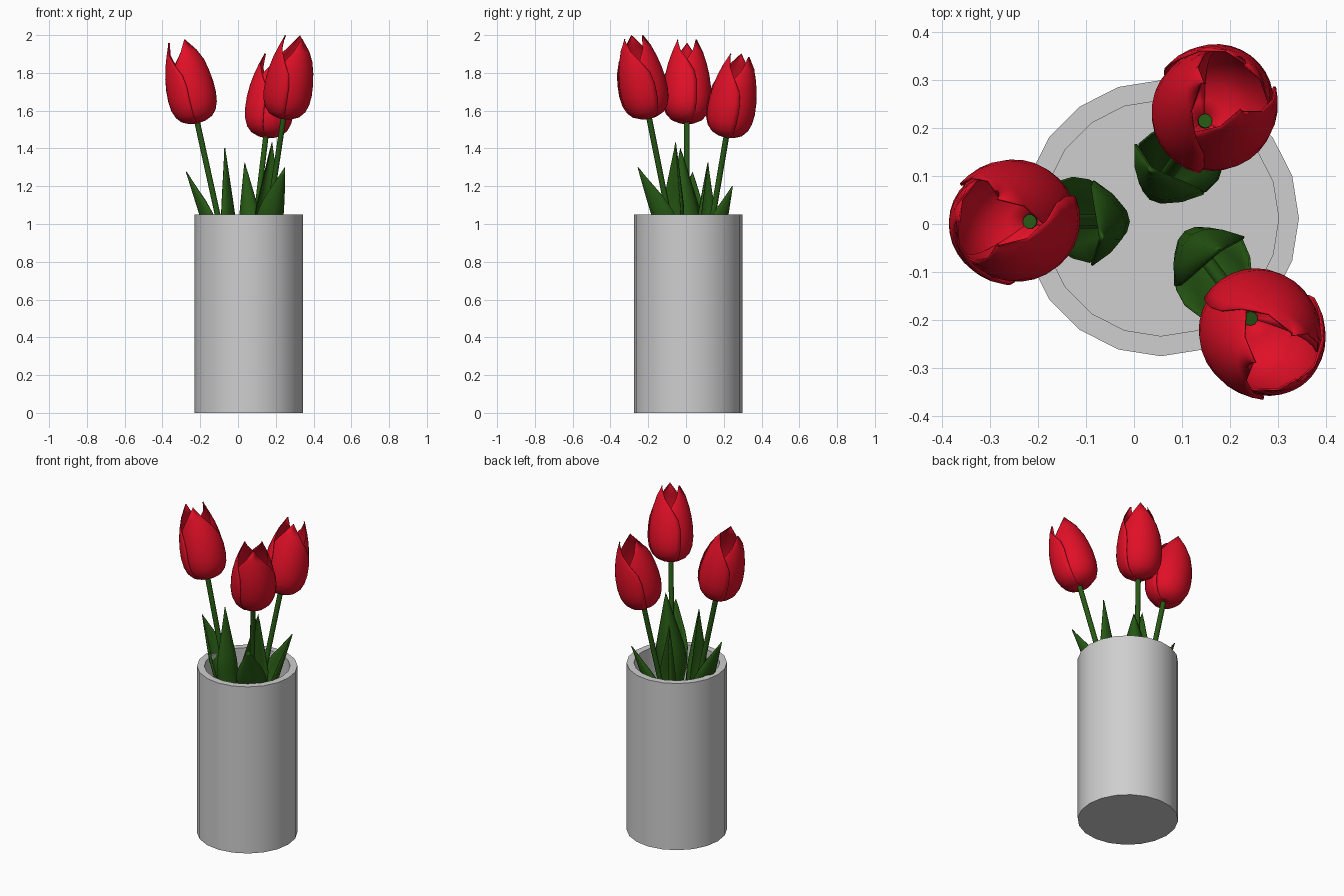
import bpy, bmesh, math
from mathutils import Vector, Matrix

if "Cube" in bpy.data.objects:
    bpy.data.objects.remove(bpy.data.objects["Cube"])


def material(name, rgb):
    m = bpy.data.materials.new(name)
    m.diffuse_color = (*rgb, 1)
    m.use_nodes = True
    m.node_tree.nodes["Principled BSDF"].inputs["Base Color"].default_value = m.diffuse_color
    return m


GREY = material("vase grey", (0.62, 0.62, 0.62))
RED = material("petal red", (0.75, 0.005, 0.02))
GREEN = material("leaf green", (0.02, 0.10, 0.007))


def surface(name, fn, nu, nv, mat, matrix=Matrix(), thickness=0):
    """Grid of quads from fn(u, v), u and v in 0..1."""
    bm = bmesh.new()
    rows = [[bm.verts.new(fn(i / nu, j / nv)) for i in range(nu + 1)]
            for j in range(nv + 1)]
    for a, b in zip(rows, rows[1:]):
        for i in range(nu):
            bm.faces.new((a[i], a[i + 1], b[i + 1], b[i]))
    bmesh.ops.remove_doubles(bm, verts=bm.verts, dist=1e-5)
    bmesh.ops.dissolve_degenerate(bm, edges=bm.edges, dist=1e-6)
    bmesh.ops.recalc_face_normals(bm, faces=bm.faces)
    me = bpy.data.meshes.new(name)
    bm.to_mesh(me)
    bm.free()
    me.materials.append(mat)
    ob = bpy.data.objects.new(name, me)
    bpy.context.collection.objects.link(ob)
    ob.matrix_world = matrix
    if thickness:
        mod = ob.modifiers.new("thickness", 'SOLIDIFY')
        mod.thickness = thickness
        mod.offset = 0
    bpy.ops.object.select_all(action='DESELECT')
    ob.select_set(True)
    bpy.context.view_layer.objects.active = ob
    bpy.ops.object.shade_smooth_by_angle(angle=math.radians(40))
    return ob


def lathe(name, profile, sides, mat, matrix=Matrix()):
    n = len(profile) - 1

    def fn(u, v):
        r, z = profile[round(v * n)]
        a = u * math.tau
        return r * math.cos(a), r * math.sin(a), z
    return surface(name, fn, sides, n, mat, matrix)


def interp(points, x):
    for (x0, y0), (x1, y1) in zip(points, points[1:]):
        if x <= x1:
            return y0 + (y1 - y0) * (x - x0) / (x1 - x0)
    return points[-1][1]


# Vase: open cylinder with a thick wall
lathe("vase", [(0, 0), (0.287, 0), (0.287, 1.05), (0.245, 1.05), (0.245, 0.05), (0, 0.05)],
      20, GREY, Matrix.Translation((0.056, 0.012, 0)))

# Petal profile: height along the flower axis and radius
PETAL = [(0.0, 0.012), (0.006, 0.045), (0.022, 0.08), (0.05, 0.104), (0.09, 0.119),
         (0.14, 0.125), (0.20, 0.123), (0.26, 0.115), (0.32, 0.101), (0.38, 0.081),
         (0.445, 0.056)]


def petal(name, centre, matrix):
    n = len(PETAL) - 1

    def fn(u, v):
        s, r = PETAL[round(v * n)]
        c = 2 * u - 1
        k = max(0, (s / 0.445 - 0.5) / 0.5)
        half = math.radians(84) * (1 - k ** 1.6)
        a = centre + c * half
        r *= 1 + 0.05 * c          # one edge lies over the next petal
        return r * math.cos(a), r * math.sin(a), s
    surface(name, fn, 14, n, RED, matrix, 0.004)


def leaf(name, side, top, tip_y, matrix):
    """Cupped leaf beside the stem, side = +1 outward, -1 inward."""
    out = [(-0.85, 0.015), (-0.7, 0.055), (-0.5, 0.09), (top, 0.113)]
    width = [(-0.85, 0.012), (-0.72, 0.06), (-0.6, 0.085), (-0.5, 0.083),
             (-0.42, 0.064), (top, 0.0)]

    def fn(u, v):
        h = -0.85 + v * (top + 0.85)
        c = 2 * u - 1
        w = interp(width, h)
        lean = tip_y * max(0, (h + 0.6) / (top + 0.6))
        return side * (interp(out, h) - 0.85 * w * c * c), c * w + lean, h
    surface(name, fn, 6, 14, GREEN, matrix, 0.005)


# Three tulips: flower base and lean direction
TULIPS = {
    "left": ((-0.215, 0.005, 1.535), (-0.22, 0.0, 1)),
    "front": ((0.241, -0.195, 1.56), (0.15, -0.20, 1)),
    "back": ((0.147, 0.213, 1.46), (0.12, 0.17, 1)),
}
for place, (base, axis) in TULIPS.items():
    z = Vector(axis).normalized()
    y = z.cross(Vector((axis[0], axis[1], 0))).normalized()
    x = y.cross(z)
    frame = Matrix((x, y, z)).transposed().to_4x4()
    frame.translation = base
    # Stem
    lathe(place + "_stem", [(0, -0.85), (0.015, -0.85), (0.015, 0.01), (0, 0.01)],
          10, GREEN, frame)
    # Flower
    for i in range(3):
        petal(f"{place}_petal_{i + 1}", i * math.tau / 3, frame)
    # Leaves
    leaf(place + "_outer_leaf", 1, -0.24, -0.03, frame)
    leaf(place + "_inner_leaf", -1, -0.16, 0.035, frame)
